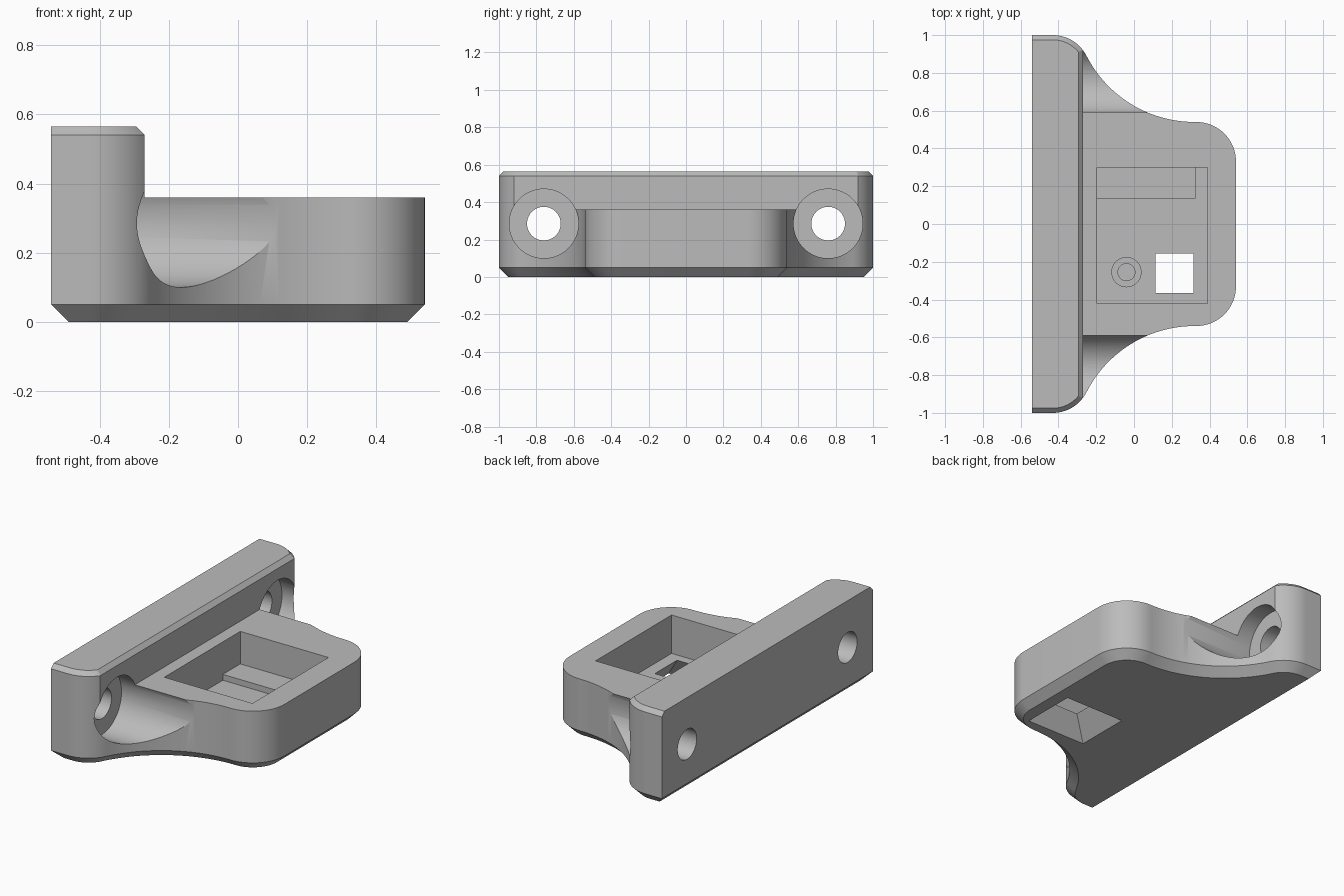
import bpy, bmesh
from math import sin, cos, radians, pi

cube = bpy.data.objects.get("Cube")
if cube:
    bpy.data.objects.remove(cube)

grey = bpy.data.materials.new("plain grey")
grey.use_nodes = True
colour = (0.5, 0.5, 0.5, 1)
grey.diffuse_color = colour
grey.node_tree.nodes["Principled BSDF"].inputs["Base Color"].default_value = colour


def loft(name, loops):
    """Solid skinned through closed loops with equal point counts."""
    bm = bmesh.new()
    rings = [[bm.verts.new(p) for p in loop] for loop in loops]
    n = len(rings[0])
    for a, b in zip(rings, rings[1:]):
        for i in range(n):
            j = (i + 1) % n
            bm.faces.new((a[i], a[j], b[j], b[i]))
    bm.faces.new(rings[0][::-1])
    bm.faces.new(rings[-1])
    bmesh.ops.recalc_face_normals(bm, faces=bm.faces)
    mesh = bpy.data.meshes.new(name)
    bm.to_mesh(mesh)
    bm.free()
    obj = bpy.data.objects.new(name, mesh)
    bpy.context.collection.objects.link(obj)
    mesh.materials.append(grey)
    return obj


def rect(x0, x1, y0, y1, z):
    return [(x0, y0, z), (x1, y0, z), (x1, y1, z), (x0, y1, z)]


def box(name, x0, x1, y0, y1, z0, z1):
    return loft(name, [rect(x0, x1, y0, y1, z) for z in (z0, z1)])


def rod(name, r, x0, x1, y, z, steps=64):
    angles = [2 * pi * i / steps for i in range(steps)]
    return loft(name, [[(x, y + r * cos(a), z + r * sin(a)) for a in angles]
                       for x in (x0, x1)])


def arc(cx, cy, r, start, end, steps):
    angles = [radians(start + (end - start) * i / steps) for i in range(steps + 1)]
    return [(cx + r * cos(a), cy + r * sin(a)) for a in angles]


def outline(z, inset=0, back_inset=0):
    """Bracket outline: rounded wall end, concave flank, rounded front corner."""
    half = [(-0.54 + back_inset, 1 - inset)]
    half += arc(-0.43, 0.8, 0.2 - inset, 90, 27, 16)
    half += arc(0.321, 1.183, 0.643 + inset, 207, 270, 24)[1:]
    half += arc(0.33, 0.33, 0.21 - inset, 90, 0, 16)
    points = half + [(x, -y) for x, y in reversed(half)]
    return [(x, y, z) for x, y in points]


def cut(target, cutter):
    cutter.hide_render = True
    mod = target.modifiers.new("cut", "BOOLEAN")
    mod.operation = "DIFFERENCE"
    mod.solver = "EXACT"
    mod.object = cutter
    bpy.context.view_layer.objects.active = target
    bpy.ops.object.modifier_apply(modifier=mod.name)
    bpy.data.objects.remove(cutter)


# Bracket body with chamfered bottom and top edges
body = loft("bracket_body", [outline(0, 0.05, 0.05), outline(0.05),
                             outline(0.54), outline(0.565, 0.025)])

# Lower the shelf, leaving the chamfered rear wall
step = [(-0.27, 0.36), (-0.27, 0.54), (-0.33, 0.6), (1, 0.6), (1, 0.36)]
cut(body, loft("shelf_cutter", [[(x, y, z) for x, z in step] for y in (-1.2, 1.2)]))

# Screw holes and counterbores
for side in (-1, 1):
    cut(body, rod("counterbore_cutter", 0.185, -0.37, 0.8, side * 0.76, 0.285))
    cut(body, rod("screw_cutter", 0.09, -0.8, 0, side * 0.76, 0.285))

# Pocket and the tapered opening in its floor
floor = 0.13
cut(body, box("pocket_cutter", -0.195, 0.39, -0.42, 0.30, floor, 0.5))


def taper(z):
    t = z / floor
    w, d = 0.2 - 0.1 * t, 0.17 - 0.065 * t
    return rect(0.215 - w, 0.215 + w, -0.26 - d, -0.26 + d, z)


cut(body, loft("opening_cutter", [taper(-0.02), taper(0.15)]))

# Raised ledge inside the pocket
ledge = box("pocket_ledge", -0.2, 0.325, 0.135, 0.305, floor - 0.01, 0.165)

# Hollow boss on the pocket floor
ring = [2 * pi * i / 48 for i in range(48)]
boss = loft("pocket_boss", [[(-0.04 + r * cos(a), -0.255 + r * sin(a), z) for a in ring]
                            for r, z in ((0.08, floor - 0.01), (0.08, 0.18),
                                         (0.045, 0.18), (0.045, floor + 0.002))])

# Smooth the curved sides, keep edges crisp
for obj in (body, ledge, boss):
    bpy.ops.object.select_all(action="DESELECT")
    obj.select_set(True)
    bpy.context.view_layer.objects.active = obj
    bpy.ops.object.shade_smooth_by_angle(angle=radians(25))
